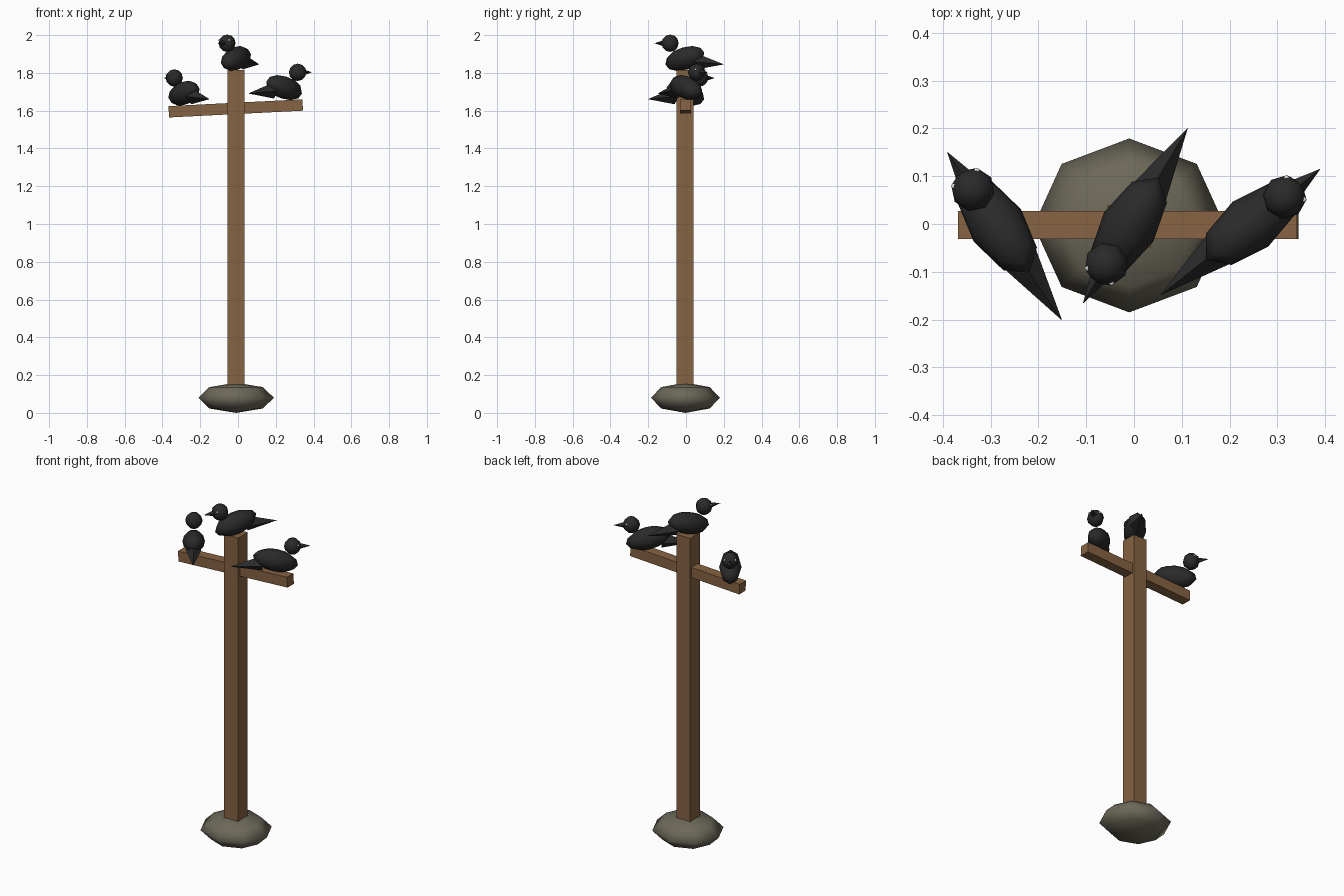
import bpy, bmesh
from math import radians, atan2
from mathutils import Matrix, Vector

if "Cube" in bpy.data.objects:
    bpy.data.objects.remove(bpy.data.objects["Cube"])


def make_material(name, rgb):
    mat = bpy.data.materials.new(name)
    mat.use_nodes = True
    color = (*rgb, 1)
    mat.diffuse_color = color
    mat.node_tree.nodes["Principled BSDF"].inputs["Base Color"].default_value = color
    return mat


WOOD = make_material("brown wood", (0.24, 0.125, 0.055))
STONE = make_material("grey stone", (0.15, 0.14, 0.10))
FEATHER = make_material("black feather", (0.023, 0.023, 0.023))
EYE = make_material("white eye", (0.8, 0.8, 0.8))


def finish(name, bm, mat, matrix, smooth=False):
    """Turn a bmesh into an object, with the transform baked in."""
    bmesh.ops.transform(bm, matrix=matrix, verts=bm.verts)
    for face in bm.faces:
        face.smooth = smooth
    mesh = bpy.data.meshes.new(name)
    bm.to_mesh(mesh)
    bm.free()
    mesh.materials.append(mat)
    obj = bpy.data.objects.new(name, mesh)
    bpy.context.collection.objects.link(obj)
    return obj


def box(name, center, size, mat, tilt=0):
    bm = bmesh.new()
    bmesh.ops.create_cube(bm, size=1)
    m = Matrix.Translation(center) @ Matrix.Rotation(tilt, 4, "Y") @ Matrix.Diagonal((*size, 1))
    finish(name, bm, mat, m)


def ball(name, center, radii, mat, frame=Matrix(), pitch=0, rings=6):
    bm = bmesh.new()
    bmesh.ops.create_uvsphere(bm, u_segments=8, v_segments=rings, radius=1)
    m = frame @ Matrix.Translation(center) @ Matrix.Rotation(pitch, 4, "Y") @ Matrix.Diagonal((*radii, 1))
    finish(name, bm, mat, m, smooth=True)


def spike(name, base, tip, radius, sides, mat, frame):
    """Cone from a base centre to a tip."""
    base, tip = Vector(base), Vector(tip)
    axis = tip - base
    bm = bmesh.new()
    bmesh.ops.create_cone(bm, cap_ends=True, segments=sides, radius1=radius,
                          radius2=0, depth=axis.length)
    # Put corners on the vertical and sideways axes
    turn = axis.to_track_quat("Z", "Y").to_matrix().to_4x4()
    finish(name, bm, mat, frame @ Matrix.Translation((base + tip) / 2) @ turn)


def bird(prefix, center, heading):
    """Perched bird, built facing +x around its body centre."""
    yaw = atan2(heading[1], heading[0])
    frame = Matrix.Translation(center) @ Matrix.Rotation(yaw, 4, "Z")
    ball(prefix + "_body", (0, 0, 0), (0.124, 0.06, 0.06), FEATHER, frame, radians(15))
    ball(prefix + "_head", (0.091, 0, 0.081), (0.046, 0.046, 0.046), FEATHER, frame)
    spike(prefix + "_beak", (0.125, 0, 0.081), (0.187, 0, 0.081), 0.018, 4, FEATHER, frame)
    spike(prefix + "_tail", (-0.073, 0, -0.016), (-0.241, 0, -0.031), 0.042, 4, FEATHER, frame)
    for side, label in ((1, "left"), (-1, "right")):
        ball(f"{prefix}_{label}_eye", (0.119, 0.029 * side, 0.097),
             (0.006, 0.006, 0.006), EYE, frame)


# Stone foot, post and tilted crossbar
ball("stone_base", (-0.01, -0.003, 0.08), (0.2, 0.182, 0.08), STONE, rings=4)
box("post", (-0.01, -0.005, 0.95), (0.09, 0.09, 1.73), WOOD)
box("crossbar", (-0.012, -0.002, 1.612), (0.71, 0.059, 0.06), WOOD, radians(-2.9))

# Three perched birds: centre and heading
bird("top_bird", (-0.011, -0.006, 1.876), (-0.513, -0.858))
bird("left_bird", (0.244, 0, 1.722), (0.785, 0.62))
bird("right_bird", (-0.286, -0.003, 1.692), (-0.563, 0.826))
